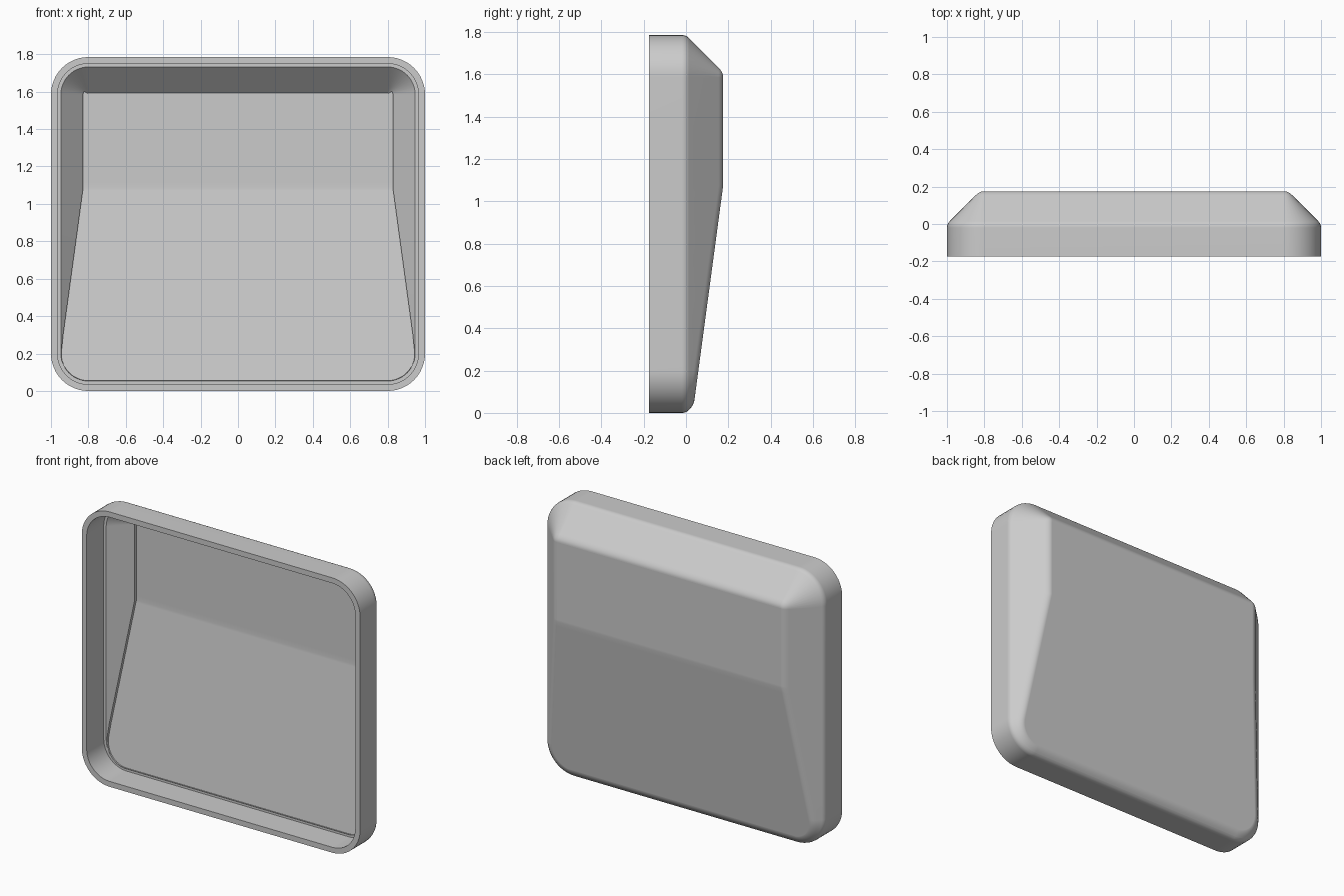
import bpy, bmesh, math

if "Cube" in bpy.data.objects:
    bpy.data.objects.remove(bpy.data.objects["Cube"])

# Overall sizes
W, H, R = 1.0, 1.785, 0.2        # half width, height, corner radius
FRONT = -0.175                   # y of the open front rim
N = 12                           # segments per rounded corner


def outer_back(z):
    """Outer back panel: upright above, leaning forward below."""
    return 0.175 - max(0.0, 1.07 - z) * 0.134


def inner_back(z):
    return 0.14 - max(0.0, 1.085 - z) * 0.136


# Right half of the outline from bottom to top: (corner centre x, z, direction x, z)
half = []
for i in range(N + 1):
    a = -math.pi / 2 + i / N * math.pi / 2
    half.append((W - R, R, math.cos(a), math.sin(a)))
for z in (0.3, 0.55, 0.8, 1.04, 1.07, 1.085, 1.115, 1.35):
    half.append((W - R, z, 1.0, 0.0))
for i in range(N + 1):
    a = i / N * math.pi / 2
    half.append((W - R, H - R, math.cos(a), math.sin(a)))


def inset(p, d):
    """Outline point moved inward by d, as x and z."""
    return p[0] + (R - d) * p[2], p[1] + (R - d) * p[3]


def meet(p, back, shift):
    """Inset at which the 45 degree chamfer reaches the back panel."""
    d = 0.1
    for _ in range(30):
        d = back(inset(p, d)[1]) + shift
    return d


def profile(p):
    """Section through the shell, outer back edge -> rim -> inner back edge."""
    pts = []
    # rounded edge between back panel and chamfer
    dm = meet(p, outer_back, 0.0)
    k = min(0.022, dm - 0.016)
    for i in range(8, -1, -1):
        d = dm + k * (i / 4 - 1)
        b = outer_back(inset(p, d)[1])
        y = b if i == 8 else min(d, b) - max(k - abs(d - b), 0) ** 2 / (4 * k)
        pts.append((d, y))
    # rounded edge between chamfer and side wall
    for i in range(5):
        t = i / 4
        pts.append((0.014 * (1 - t) ** 2, 0.014 * (1 - t) ** 2 - 0.02 * t ** 2))
    # rim, inner wall and narrow ledge
    pts += [(0.0, FRONT), (0.035, FRONT), (0.035, 0.0), (0.053, 0.0)]
    # inner chamfer, then a shallow step down to the inner back panel
    step = 0.02 if p[3] < 0.7 else 0.0
    d = max(0.055, meet(p, inner_back, 0.052 - step))
    b = inner_back(inset(p, d)[1])
    pts += [(d, min(d - 0.052, b - step * 0.5)), (d, b)]
    return pts


bm = bmesh.new()


def column(p, side):
    out = []
    for d, y in profile(p):
        x, z = inset(p, d)
        out.append(bm.verts.new((side * x, y, z)))
    return out


right = [column(p, 1) for p in half]
left = [column(p, -1) for p in half]
loop = right + left[::-1]

# Walls of the shell
for a, b in zip(loop, loop[1:] + loop[:1]):
    for i in range(len(a) - 1):
        bm.faces.new((a[i], a[i + 1], b[i + 1], b[i]))
# Outer and inner back panels, in horizontal strips
for e in (0, -1):
    for i in range(len(half) - 1):
        bm.faces.new((right[i][e], right[i + 1][e], left[i + 1][e], left[i][e]))

bmesh.ops.dissolve_degenerate(bm, dist=1e-5, edges=bm.edges[:])
bmesh.ops.recalc_face_normals(bm, faces=bm.faces[:])
mesh = bpy.data.meshes.new("shell_cover")
bm.to_mesh(mesh)
bm.free()

shell = bpy.data.objects.new("shell_cover", mesh)
bpy.context.collection.objects.link(shell)
grey = bpy.data.materials.new("plain_grey")
grey.diffuse_color = (0.6, 0.6, 0.6, 1)
grey.use_nodes = True
grey.node_tree.nodes["Principled BSDF"].inputs["Base Color"].default_value = grey.diffuse_color
mesh.materials.append(grey)

# Smooth shading with crisp rim and ledge edges
bpy.context.view_layer.objects.active = shell
shell.select_set(True)
bpy.ops.object.shade_smooth_by_angle(angle=math.radians(30))
weights = shell.modifiers.new("panel_normals", 'WEIGHTED_NORMAL')
weights.keep_sharp = True
